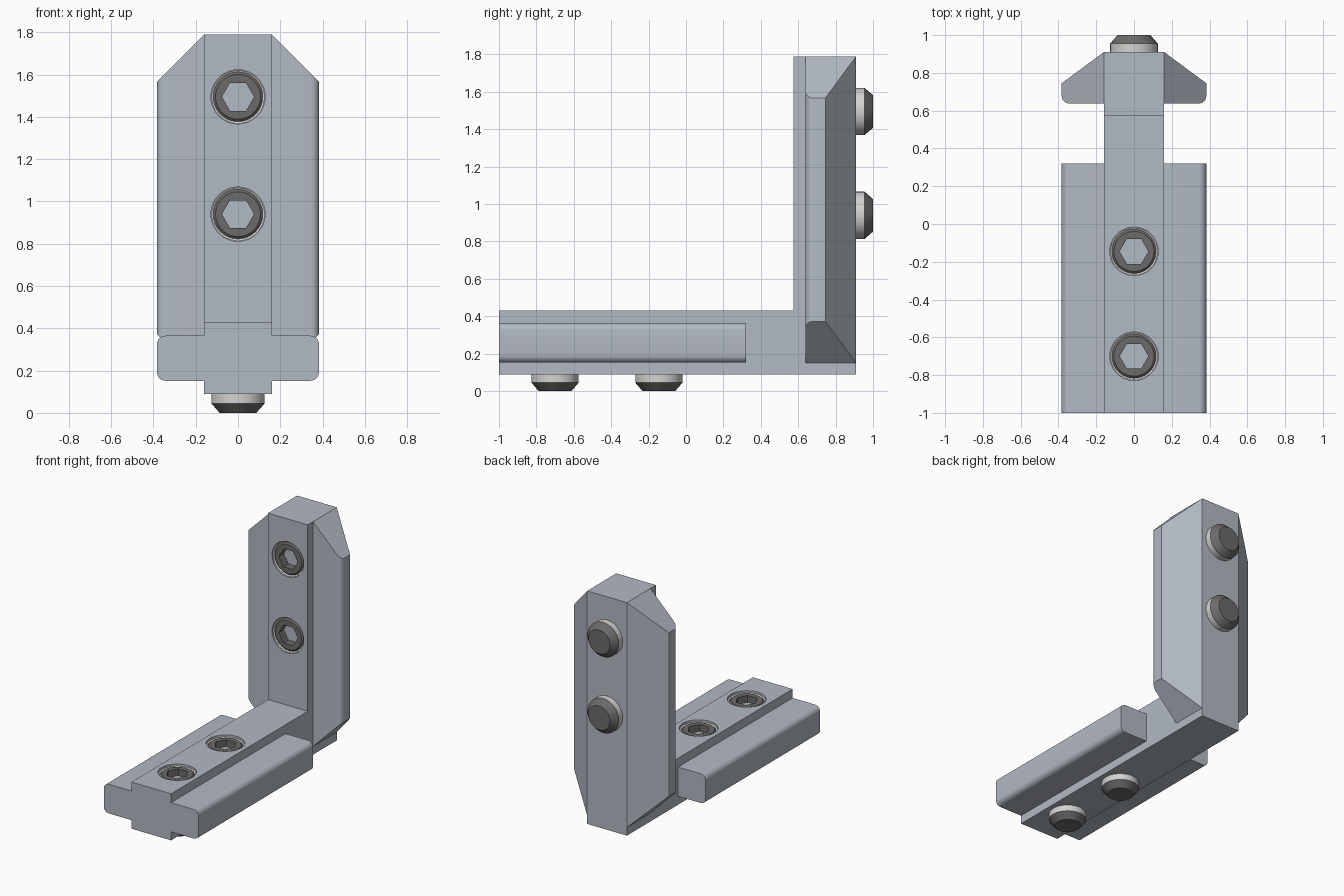
import bpy
import bmesh
from math import sin, cos, pi, radians
from mathutils import Vector

if "Cube" in bpy.data.objects:
    bpy.data.objects.remove(bpy.data.objects["Cube"])


def material(name, color):
    m = bpy.data.materials.new(name)
    m.use_nodes = True
    m.diffuse_color = (*color, 1)
    m.node_tree.nodes["Principled BSDF"].inputs["Base Color"].default_value = (*color, 1)
    return m


ZINC = material("blue grey zinc", (0.45, 0.49, 0.55))
STEEL = material("dark steel", (0.15, 0.145, 0.14))
THREAD = material("light thread", (0.66, 0.65, 0.63))


def finish(name, bm, mats):
    bmesh.ops.recalc_face_normals(bm, faces=bm.faces)
    me = bpy.data.meshes.new(name)
    bm.to_mesh(me)
    bm.free()
    ob = bpy.data.objects.new(name, me)
    bpy.context.collection.objects.link(ob)
    for m in mats:
        me.materials.append(m)
    return ob


def smooth(ob):
    bpy.ops.object.select_all(action='DESELECT')
    ob.select_set(True)
    bpy.context.view_layer.objects.active = ob
    bpy.ops.object.shade_smooth_by_angle(angle=radians(25))


def prism(points, offset):
    bm = bmesh.new()
    face = bm.faces.new([bm.verts.new(p) for p in points])
    ext = bmesh.ops.extrude_face_region(bm, geom=[face])
    moved = [v for v in ext["geom"] if isinstance(v, bmesh.types.BMVert)]
    bmesh.ops.translate(bm, verts=moved, vec=offset)
    return bm


def arc(cx, cy, r, start, steps=6):
    return [(cx + r * cos(start + pi / 2 * i / steps),
             cy + r * sin(start + pi / 2 * i / steps)) for i in range(steps + 1)]


HALF, WIDE, ROUND = 0.16, 0.383, 0.04
HOLE, SEG = 0.128, 48
BASE_Y = (-0.70, -0.145)
POST_Z = (0.94, 1.495)

# L-shaped core bar
core = [(-1, 0.09), (0.91, 0.09), (0.91, 1.79), (0.575, 1.79), (0.575, 0.43), (-1, 0.43)]
bar = finish("angle_bar", prism([(-HALF, y, z) for y, z in core], (2 * HALF, 0, 0)), [ZINC])

# Recesses above the screw sockets
spots = [((0, y, 0.43), (0, 0, 0)) for y in BASE_Y]
spots += [((0, 0.575, z), (pi / 2, 0, 0)) for z in POST_Z]
for loc, rot in spots:
    bpy.ops.mesh.primitive_cylinder_add(vertices=SEG, radius=HOLE, depth=0.12,
                                        location=loc, rotation=rot)
    cutter = bpy.context.object
    cutter.name = "recess_cutter"
    cutter.hide_render = True
    mod = bar.modifiers.new("recess", 'BOOLEAN')
    mod.operation = 'DIFFERENCE'
    mod.solver = 'EXACT'
    mod.object = cutter
    bpy.context.view_layer.objects.active = bar
    bpy.ops.object.modifier_apply(modifier=mod.name)
    bpy.data.objects.remove(cutter)
smooth(bar)


def mirrored(ob):
    ob.modifiers.new("mirror", 'MIRROR').use_mirror_merge = False
    smooth(ob)


# Side flanges of the lower arm, with rounded outer edges
low, high = 0.152, 0.365
section = [(HALF, low)] + arc(WIDE - ROUND, low + ROUND, ROUND, -pi / 2)
section += arc(WIDE - ROUND, high - ROUND, ROUND, 0) + [(HALF, high)]
mirrored(finish("lower_flanges", prism([(x, -1, z) for x, z in section], (0, 1.32, 0)), [ZINC]))

# Side flanges of the upright arm: tapered behind, cut at 45 degrees at both ends
section = [(HALF, 0.638)] + arc(WIDE - ROUND, 0.638 + ROUND, ROUND, -pi / 2)
section += [(WIDE, 0.745), (HALF, 0.91)]
bm = prism([(x, y, 0) for x, y in section], (0, 0, 2))
for z, side in ((1.79, 1), (0.15, -1)):
    cut = bmesh.ops.bisect_plane(bm, geom=bm.verts[:] + bm.edges[:] + bm.faces[:],
                                 plane_co=(HALF, 0, z), plane_no=Vector((1, 0, side)).normalized(),
                                 clear_outer=True)
    rim = [e for e in cut["geom_cut"] if isinstance(e, bmesh.types.BMEdge)]
    bmesh.ops.contextual_create(bm, geom=rim)
mirrored(finish("upright_flanges", bm, [ZINC]))


# Set screw: turned body with a hexagonal socket and a conical socket floor
def set_screw(name, loc, rot):
    # radius, height, hexagonal ring, material of the band that follows
    rings = [(0.087, 0, False, 0), (0.126, 0.045, False, 1), (0.126, 0.415, False, 1),
             (0.117, 0.41, False, 0), (0.106, 0.42, False, 0),
             (0.076, 0.42, True, 0), (0.076, 0.33, True, 0)]
    bm = bmesh.new()
    loops = []
    for r, z, hexed, _ in rings:
        loop = []
        for i in range(SEG):
            a = 2 * pi * i / SEG
            rr = r * cos(pi / 6) / cos(a % (pi / 3) - pi / 6) if hexed else r
            loop.append(bm.verts.new((rr * cos(a), rr * sin(a), z)))
        loops.append(loop)
    for k in range(len(rings) - 1):
        for i in range(SEG):
            j = (i + 1) % SEG
            f = bm.faces.new((loops[k][i], loops[k][j], loops[k + 1][j], loops[k + 1][i]))
            f.material_index = rings[k][3]
    bm.faces.new(loops[0][::-1])
    tip = bm.verts.new((0, 0, 0.28))
    for i in range(SEG):
        bm.faces.new((loops[-1][i], loops[-1][(i + 1) % SEG], tip))
    ob = finish(name, bm, [STEEL, THREAD])
    ob.location = loc
    ob.rotation_euler = rot
    smooth(ob)


for n, y in zip(("front", "rear"), BASE_Y):
    set_screw("lower_screw_" + n, (0, y, 0), (0, 0, 0))
for n, z in zip(("bottom", "top"), POST_Z):
    set_screw("upright_screw_" + n, (0, 1, z), (pi / 2, 0, 0))
